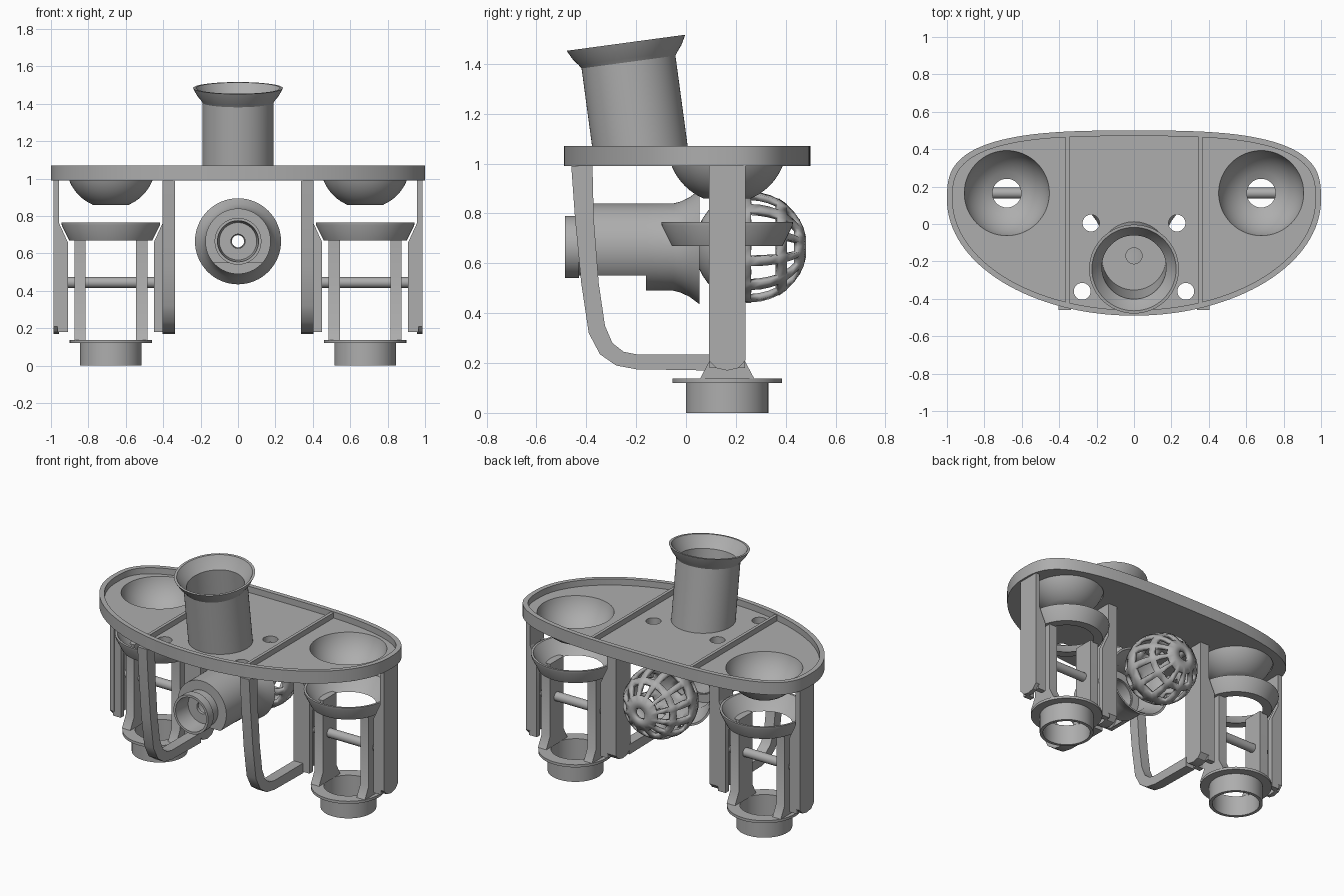
import bpy, bmesh, math
from math import sin, cos, pi
from mathutils import Matrix, Vector

if "Cube" in bpy.data.objects:
    bpy.data.objects.remove(bpy.data.objects["Cube"])

grey = bpy.data.materials.new("plain_grey")
grey.use_nodes = True
COLOUR = (0.42, 0.42, 0.42, 1)
grey.diffuse_color = COLOUR
grey.node_tree.nodes["Principled BSDF"].inputs["Base Color"].default_value = COLOUR

SIDE = Matrix.Rotation(pi / 2, 4, 'Z') @ Matrix.Rotation(pi / 2, 4, 'X')   # drawn in y,z; extruded along x
FRONT = Matrix.Rotation(pi / 2, 4, 'X')                                    # drawn in x,z; extruded along y
ALONG_Y = Matrix.Rotation(-pi / 2, 4, 'X')                                 # turning axis z becomes y


def finish(ob, name, smooth=True):
    ob.name = name
    ob.data.materials.clear()
    ob.data.materials.append(grey)
    bpy.ops.object.select_all(action='DESELECT')
    ob.select_set(True)
    bpy.context.view_layer.objects.active = ob
    if smooth:
        bpy.ops.object.shade_smooth_by_angle(angle=math.radians(32))
    return ob


def from_bmesh(bm, name, matrix=Matrix()):
    bmesh.ops.recalc_face_normals(bm, faces=bm.faces)
    me = bpy.data.meshes.new(name)
    bm.to_mesh(me)
    bm.free()
    ob = bpy.data.objects.new(name, me)
    bpy.context.collection.objects.link(ob)
    ob.matrix_world = matrix
    return finish(ob, name)


def plate(name, loops, depth, centre, turn=Matrix()):
    """Flat outline with holes, given a thickness."""
    cu = bpy.data.curves.new(name, 'CURVE')
    cu.dimensions = '2D'
    cu.fill_mode = 'BOTH'
    cu.extrude = depth / 2
    for loop in loops:
        sp = cu.splines.new('POLY')
        sp.points.add(len(loop) - 1)
        for p, (u, v) in zip(sp.points, loop):
            p.co = (u, v, 0, 1)
        sp.use_cyclic_u = True
    ob = bpy.data.objects.new(name, cu)
    bpy.context.collection.objects.link(ob)
    ob.matrix_world = Matrix.Translation(centre) @ turn
    bpy.ops.object.select_all(action='DESELECT')
    ob.select_set(True)
    bpy.context.view_layer.objects.active = ob
    bpy.ops.object.convert(target='MESH')
    return finish(bpy.context.object, name)


def lathe(name, profile, matrix, cut=None, seg=64):
    """Closed ring profile (radius, height) turned round z, optionally cut by a plane."""
    bm = bmesh.new()
    rings = [[bm.verts.new((r * cos(2 * pi * k / seg), r * sin(2 * pi * k / seg), h))
              for k in range(seg)] for r, h in profile]
    for a, b in zip(rings, rings[1:] + rings[:1]):
        for k in range(seg):
            n = (k + 1) % seg
            bm.faces.new((a[k], a[n], b[n], b[k]))
    if cut:
        bmesh.ops.transform(bm, matrix=matrix, verts=bm.verts)
        matrix = Matrix()
        point, normal, fill = cut
        bmesh.ops.bisect_plane(bm, geom=bm.verts[:] + bm.edges[:] + bm.faces[:],
                               plane_co=point, plane_no=normal, clear_inner=True)
        if fill:
            bmesh.ops.holes_fill(bm, edges=[e for e in bm.edges if e.is_boundary], sides=0)
    return from_bmesh(bm, name, matrix)


def box(name, lo, hi):
    lo, hi = Vector(lo), Vector(hi)
    bm = bmesh.new()
    size = hi - lo
    bmesh.ops.create_cube(bm, size=1, matrix=Matrix.Translation((lo + hi) / 2)
                          @ Matrix.Diagonal((abs(size.x), size.y, size.z, 1)))
    return from_bmesh(bm, name)


def circle(x, y, r, n=48):
    return [(x + r * cos(2 * pi * k / n), y + r * sin(2 * pi * k / n)) for k in range(n)]


def tray_outline(inset, n=128):
    """Elliptical front, squarer back."""
    pts = []
    for k in range(n):
        c, s = cos(2 * pi * k / n), sin(2 * pi * k / n)
        if s > 0:
            c, s = math.copysign(abs(c) ** (2 / 3), c), s ** (2 / 3)
        pts.append((c * (1 - inset), 0.13 + s * ((0.37 if s > 0 else 0.62) - inset)))
    return pts


CX, CY = 0.68, 0.165   # holder centre

# Tray
holes = [circle(s * CX, CY, 0.228) for s in (-1, 1)]
holes += [circle(s * 0.23, 0.005, 0.045) for s in (-1, 1)]
holes += [circle(s * 0.277, -0.36, 0.045) for s in (-1, 1)]
holes.append(circle(0, -0.17, 0.043))
plate("tray_floor", [tray_outline(0.015)] + holes, 0.04, (0, 0, 1.01))
plate("tray_rim", [tray_outline(0), tray_outline(0.03)], 0.08, (0, 0, 1.03))

# Tilted spout on the tray
tilt = Matrix.Translation((0, -0.185, 1.07)) @ Matrix.Rotation(math.radians(7.7), 4, 'X')
lathe("spout", [(0.19, -0.12), (0.19, 0.34), (0.2, 0.355), (0.22, 0.38), (0.24, 0.418),
                (0.225, 0.418), (0.205, 0.385), (0.172, 0.345), (0.172, -0.12)],
      tilt, cut=((0, 0, 1.0), (0, 0, 1), False))

# Horizontal barrel under the tray
axis = Matrix.Translation((0, 0, 0.665)) @ ALONG_Y
lathe("barrel_neck", [(0.125, -0.485), (0.125, -0.43), (0.115, -0.43), (0.115, -0.15),
                      (0.1, -0.15), (0.1, -0.35), (0.038, -0.35), (0.038, -0.37),
                      (0.1, -0.37), (0.11, -0.485)], axis)
lathe("barrel_upper_shell", [(0.175, -0.37), (0.175, -0.16), (0.155, -0.16), (0.155, -0.35),
                             (0.112, -0.35), (0.112, -0.37)],
      axis, cut=((0, 0, 0.55), (0, 0, 1), True))
lathe("barrel_mouth", [(0.175, -0.16), (0.175, -0.05), (0.183, -0.02), (0.2, 0.015), (0.23, 0.055),
                       (0.217, 0.055), (0.185, 0.01), (0.155, -0.05), (0.155, -0.14),
                       (0.105, -0.14), (0.105, -0.16)], axis)

# Slotted ball
bm = bmesh.new()
bmesh.ops.create_uvsphere(bm, u_segments=36, v_segments=18, radius=0.225)
gone = []
for f in bm.faces:
    c = f.calc_center_median()
    band = int(math.degrees(c.angle(Vector((0, 0, 1)))) // 10)
    sector = int(math.degrees(math.atan2(c.y, c.x)) % 360 // 10)
    if band in (0, 17) or (band in (3, 4, 6, 7, 8, 11, 12) and sector % 3 != 1):
        gone.append(f)
bmesh.ops.delete(bm, geom=gone, context='FACES')
ball = from_bmesh(bm, "slotted_ball", Matrix.Translation((0, 0.26, 0.665)) @ ALONG_Y)
wall = ball.modifiers.new("wall", 'SOLIDIFY')
wall.thickness = 0.025

# Bowl section shared by both sides
def bowl_arc(radius):
    heights = [1.03 - 0.17 * k / 10 for k in range(11)]
    return [(math.sqrt(radius ** 2 - (1.08 - h) ** 2), h) for h in heights]

bowl = bowl_arc(0.24) + bowl_arc(0.233)[::-1]

strap = [(-0.46, 0.99), (-0.445, 0.78), (-0.42, 0.52), (-0.39, 0.32), (-0.345, 0.235), (-0.28, 0.19),
         (-0.2, 0.175), (0.1, 0.17), (0.1, 0.235), (-0.2, 0.235), (-0.25, 0.245), (-0.295, 0.28),
         (-0.325, 0.35), (-0.35, 0.52), (-0.37, 0.78), (-0.375, 0.99)]
post = [(-0.11, 0.135), (0.11, 0.135), (0.07, 0.21), (0.07, 0.68), (-0.07, 0.68), (-0.07, 0.21)]

for s, side in ((1, "left"), (-1, "right")):
    at = Matrix.Translation((s * CX, CY, 0))
    box(side + "_tray_rib", (s * 0.355 - 0.01, -0.43, 1.02), (s * 0.355 + 0.01, 0.475, 1.065))
    lathe(side + "_bowl", bowl, at)

    # Cup holder: funnel ring, base socket and posts
    lathe(side + "_funnel_ring", [(0.264, 0.765), (0.262, 0.75), (0.222, 0.67), (0.165, 0.67),
                                  (0.195, 0.69), (0.25, 0.765)], at)
    lathe(side + "_base_socket", [(0.165, 0), (0.165, 0.12), (0.22, 0.12), (0.22, 0.137),
                                  (0.145, 0.137), (0.145, 0)], at)
    bpy.ops.mesh.primitive_cylinder_add(vertices=24, radius=0.029, depth=0.47,
                                        location=(s * CX, CY, 0.445), rotation=(0, pi / 2, 0))
    finish(bpy.context.object, side + "_cross_rod")

    # Hanging arms with guide rails either side of the holder
    for d, place, thick in ((s, "outer", 0.03), (-s, "inner", 0.067)):
        name = side + "_" + place
        plate(name + "_post", [post], 0.06, (s * CX + d * 0.165, CY, 0), SIDE)
        x0, x1 = sorted((s * CX + d * 0.277, s * CX + d * (0.277 + thick)))
        arm = [(0.073, 0.99), (-0.073, 0.99), (-0.073, 0.21), (-0.045, 0.18),
               (0, 0.17), (0.045, 0.18), (0.073, 0.21)]
        plate(name + "_arm", [arm], x1 - x0, ((x0 + x1) / 2, CY, 0), SIDE)
        rail = [(d * u, v) for u, v in ((0.285, 0.78), (0.23, 0.66), (0.23, 0.18), (0.285, 0.18))]
        for e in (-1, 1):
            plate(name + "_rail", [rail], 0.035, (s * CX, CY + e * 0.054, 0), FRONT)

    # Curved strap from the tray front to the inner arm
    plate(side + "_strap", [strap], 0.067, (s * 0.369, 0, 0), SIDE)
